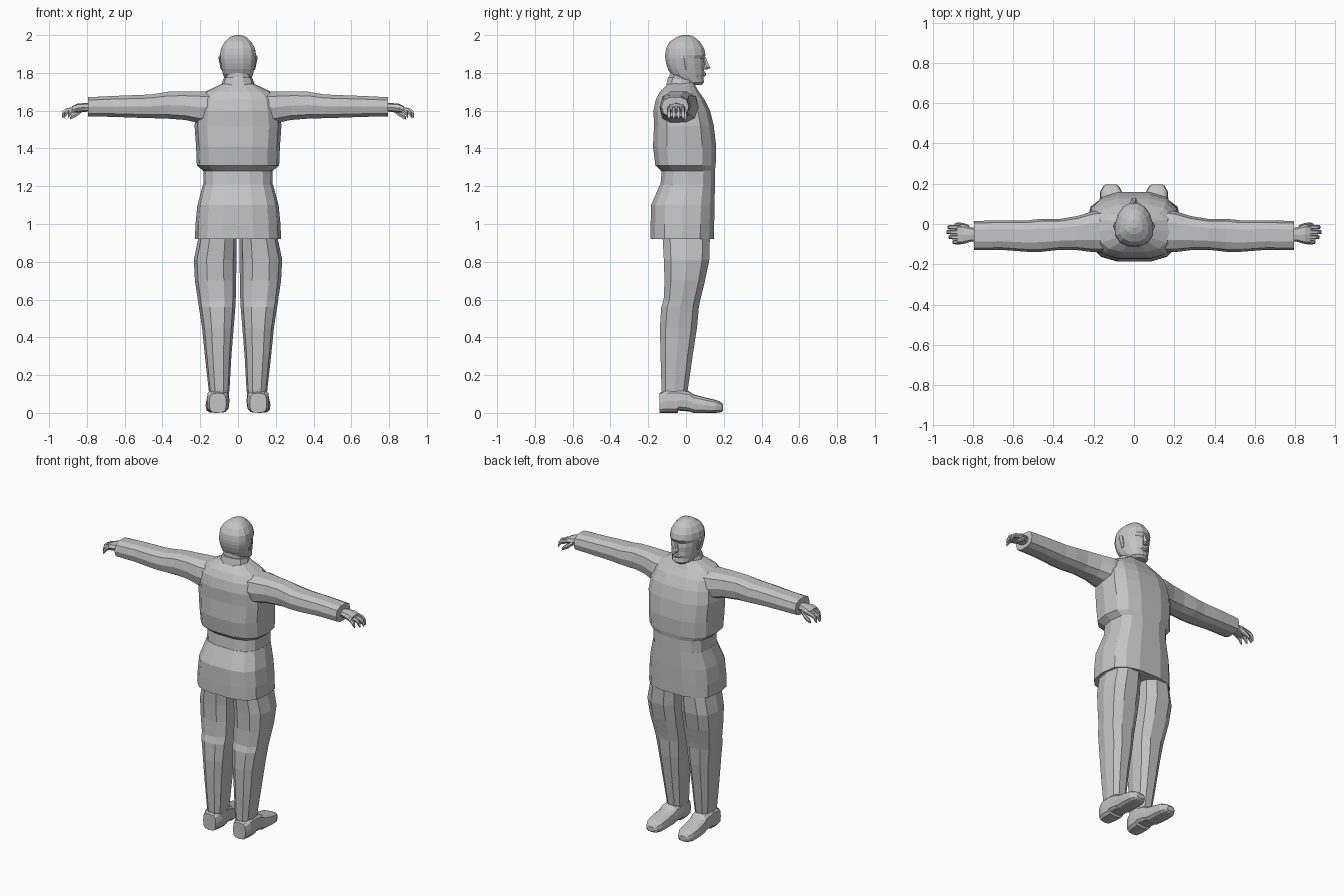
import bpy, bmesh, math

grey = bpy.data.materials.new("plain grey")
grey.diffuse_color = (0.55, 0.55, 0.55, 1)


def spow(v, p):
    return math.copysign(abs(v) ** p, v) if abs(v) > 1e-6 else 0.0


def loft(name, axis, sections, n=12, p=0.75, egg=0.0, side=1, tilt=0.0):
    """Skin over rings (position, a0, a1, b0, b1); a and b are the other two axes in order."""
    bm = bmesh.new()
    rings = []
    for pos, a0, a1, b0, b1 in sections:
        ring = []
        for i in range(n):
            t = 2 * math.pi * i / n
            c, s = spow(math.cos(t), p), spow(math.sin(t), p)
            a = (a0 + a1) / 2 + (a1 - a0) / 2 * c * (1 - egg * s)
            b = (b0 + b1) / 2 + (b1 - b0) / 2 * s
            co = {"z": (a, b, pos + tilt * b), "x": (pos, a, b), "y": (a, pos, b)}[axis]
            ring.append(bm.verts.new((co[0] * side, co[1], co[2])))
        rings.append(ring)
    for r0, r1 in zip(rings, rings[1:]):
        for i in range(n):
            j = (i + 1) % n
            bm.faces.new((r0[i], r0[j], r1[j], r1[i]))
    bm.faces.new(rings[0])
    bm.faces.new(rings[-1])
    bmesh.ops.recalc_face_normals(bm, faces=bm.faces)
    me = bpy.data.meshes.new(name)
    bm.to_mesh(me)
    bm.free()
    me.materials.append(grey)
    ob = bpy.data.objects.new(name, me)
    bpy.context.collection.objects.link(ob)
    return ob


def sym(rows):
    """Rows (z, half width, back, front) to centred sections."""
    return [(z, -w, w, y0, y1) for z, w, y0, y1 in rows]


# Coat: flared skirt, belt band and overhanging chest
loft("coat_skirt", "z", sym([
    (0.92, 0.228, -0.19, 0.15), (1.00, 0.225, -0.19, 0.152),
    (1.10, 0.215, -0.188, 0.155), (1.21, 0.185, -0.14, 0.155)]), n=14, p=0.7)
loft("belt", "z", sym([
    (1.205, 0.184, -0.138, 0.155), (1.29, 0.182, -0.13, 0.155)]), n=14, p=0.7)
loft("coat_chest", "z", sym([
    (1.28, 0.182, -0.132, 0.155), (1.31, 0.218, -0.165, 0.16),
    (1.41, 0.222, -0.178, 0.163), (1.52, 0.23, -0.172, 0.15),
    (1.60, 0.222, -0.175, 0.13), (1.66, 0.208, -0.162, 0.10),
    (1.70, 0.175, -0.14, 0.07), (1.735, 0.10, -0.105, 0.05),
    (1.75, 0.07, -0.085, 0.045)]), n=14, p=0.72)

# Neck with collar
loft("neck", "z", sym([
    (1.70, 0.078, -0.09, 0.045), (1.78, 0.07, -0.09, 0.045),
    (1.84, 0.07, -0.085, 0.04)]), n=10, p=0.9)
loft("collar", "z", sym([
    (1.71, 0.095, -0.11, 0.055), (1.765, 0.078, -0.098, 0.045)]),
    n=10, p=0.9, tilt=-0.15)

# Head: jaw, cheeks, brow and crown
loft("head", "z", sym([
    (1.735, 0.035, 0.035, 0.082), (1.75, 0.062, -0.01, 0.097),
    (1.775, 0.074, -0.06, 0.093), (1.795, 0.08, -0.085, 0.10),
    (1.82, 0.086, -0.098, 0.098), (1.85, 0.091, -0.108, 0.10),
    (1.875, 0.094, -0.112, 0.094), (1.895, 0.095, -0.113, 0.107),
    (1.93, 0.09, -0.108, 0.098), (1.965, 0.07, -0.088, 0.075),
    (1.99, 0.042, -0.05, 0.045), (2.0, 0.015, -0.02, 0.02)]),
    n=14, p=0.88, egg=0.18)
loft("nose", "z", sym([
    (1.818, 0.012, 0.085, 0.115), (1.828, 0.019, 0.085, 0.133),
    (1.845, 0.013, 0.085, 0.122), (1.885, 0.008, 0.085, 0.106)]), n=6, p=1)
loft("lips", "z", sym([
    (1.781, 0.015, 0.08, 0.099), (1.79, 0.027, 0.08, 0.106),
    (1.803, 0.02, 0.08, 0.104)]), n=8, p=1)

for side, word in ((1, "right"), (-1, "left")):
    # Ear
    loft(word + "_ear", "z", [
        (1.815, 0.075, 0.09, -0.012, 0.008), (1.85, 0.075, 0.098, -0.025, 0.012),
        (1.88, 0.075, 0.104, -0.032, 0.01), (1.893, 0.08, 0.1, -0.025, 0.0)],
        n=6, p=0.9, side=side)

    # Sleeve
    loft(word + "_sleeve", "x", [
        (0.12, -0.14, 0.07, 1.54, 1.70), (0.20, -0.14, 0.065, 1.53, 1.705),
        (0.28, -0.13, 0.04, 1.548, 1.705), (0.37, -0.128, 0.025, 1.555, 1.703),
        (0.46, -0.138, 0.026, 1.558, 1.688), (0.53, -0.138, 0.018, 1.56, 1.685),
        (0.66, -0.128, 0.018, 1.565, 1.68), (0.795, -0.13, 0.015, 1.568, 1.673)],
        n=10, p=0.75, side=side)

    # Hand: palm, four curled fingers and a thumb
    loft(word + "_palm", "x", [
        (0.77, -0.085, -0.025, 1.595, 1.64), (0.81, -0.088, -0.015, 1.594, 1.64),
        (0.85, -0.1, -0.003, 1.59, 1.638), (0.878, -0.1, -0.005, 1.592, 1.624)],
        n=8, p=0.8, side=side)
    for k, (y, tip) in enumerate(((-0.016, 0.925), (-0.04, 0.932), (-0.065, 0.92), (-0.09, 0.9))):
        loft(f"{word}_finger_{k + 1}", "x", [
            (0.86, y - 0.012, y + 0.012, 1.597, 1.624),
            (tip - 0.02, y - 0.011, y + 0.011, 1.583, 1.614),
            (tip - 0.004, y - 0.01, y + 0.01, 1.562, 1.6),
            (tip, y - 0.007, y + 0.007, 1.558, 1.578)], n=6, p=0.9, side=side)
    loft(word + "_thumb", "x", [
        (0.82, -0.03, -0.005, 1.595, 1.625), (0.85, -0.018, 0.006, 1.57, 1.605),
        (0.88, -0.015, 0.007, 1.555, 1.583), (0.89, -0.01, 0.002, 1.552, 1.566)],
        n=6, p=0.9, side=side)

    # Trouser leg
    loft(word + "_leg", "z", [
        (0.07, 0.055, 0.15, -0.125, 0.0), (0.12, 0.045, 0.155, -0.132, 0.012),
        (0.30, 0.035, 0.175, -0.138, 0.038), (0.45, 0.023, 0.19, -0.142, 0.062),
        (0.56, 0.014, 0.207, -0.135, 0.072), (0.60, 0.012, 0.213, -0.122, 0.08),
        (0.70, 0.01, 0.228, -0.118, 0.105), (0.81, 0.008, 0.234, -0.122, 0.128),
        (0.95, 0.008, 0.205, -0.13, 0.132)], n=10, p=0.78, side=side)

    # Shoe with raised arch between heel and sole
    loft(word + "_shoe", "y", [
        (-0.14, 0.062, 0.152, 0.0, 0.105), (-0.10, 0.048, 0.165, 0.0, 0.125),
        (-0.045, 0.045, 0.165, 0.0, 0.128), (-0.04, 0.046, 0.165, 0.012, 0.126),
        (0.015, 0.05, 0.165, 0.008, 0.115), (0.04, 0.053, 0.167, 0.0, 0.098),
        (0.10, 0.055, 0.172, 0.0, 0.082), (0.16, 0.06, 0.168, 0.0, 0.068),
        (0.188, 0.075, 0.153, 0.004, 0.055), (0.197, 0.088, 0.14, 0.012, 0.042)],
        n=12, p=0.6, side=side)
